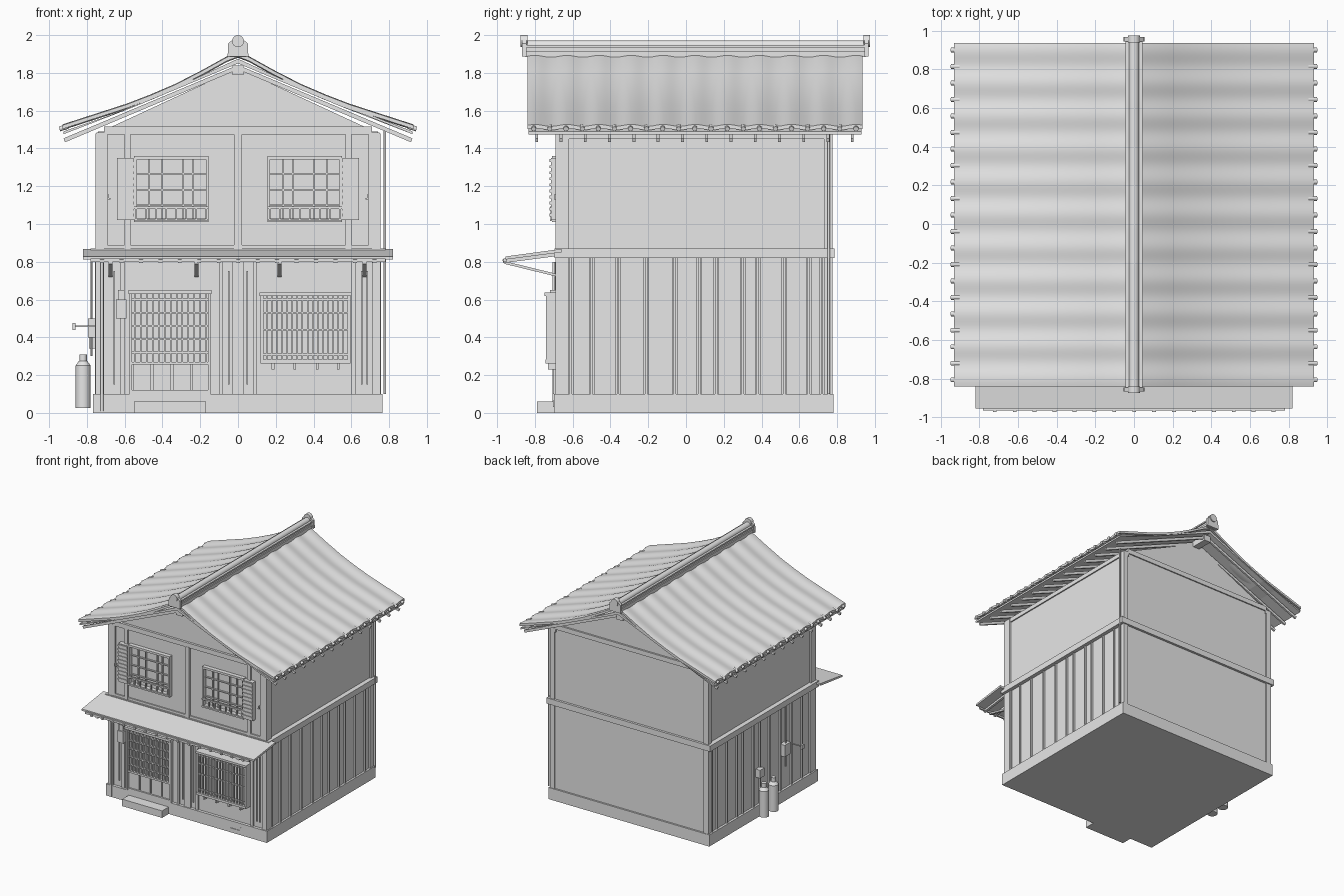
import bpy, bmesh, math
from mathutils import Vector, Matrix

if "Cube" in bpy.data.objects:
    bpy.data.objects.remove(bpy.data.objects["Cube"])

grey = bpy.data.materials.new("plain_grey")
grey.diffuse_color = (0.8, 0.8, 0.8, 1)
grey.use_nodes = True
grey.node_tree.nodes["Principled BSDF"].inputs["Base Color"].default_value = grey.diffuse_color


def finish(name, bm, smooth=False):
    bmesh.ops.recalc_face_normals(bm, faces=bm.faces)
    me = bpy.data.meshes.new(name)
    bm.to_mesh(me)
    bm.free()
    me.materials.append(grey)
    ob = bpy.data.objects.new(name, me)
    bpy.context.collection.objects.link(ob)
    if smooth:
        bpy.ops.object.select_all(action='DESELECT')
        ob.select_set(True)
        bpy.context.view_layer.objects.active = ob
        bpy.ops.object.shade_smooth_by_angle(angle=math.radians(40))
    return ob


def boxes(name, items):
    """Boxes given as x0, x1, y0, y1, z0, z1."""
    bm = bmesh.new()
    for x0, x1, y0, y1, z0, z1 in items:
        m = Matrix.Translation(((x0 + x1) / 2, (y0 + y1) / 2, (z0 + z1) / 2))
        m = m @ Matrix.Diagonal((abs(x1 - x0), y1 - y0, z1 - z0, 1))
        bmesh.ops.create_cube(bm, size=1, matrix=m)
    return finish(name, bm)


def mirrored(items):
    return items + [(-b[1], -b[0]) + tuple(b[2:]) for b in items]


def beams(name, items, w, h):
    """Square bars between pairs of points."""
    bm = bmesh.new()
    for a, b in items:
        a, b = Vector(a), Vector(b)
        m = Matrix.Translation((a + b) / 2) @ (b - a).to_track_quat('Y', 'Z').to_matrix().to_4x4()
        bmesh.ops.create_cube(bm, size=1, matrix=m @ Matrix.Diagonal((w, (b - a).length, h, 1)))
    return finish(name, bm)


def rods(name, items, seg=12):
    """Cylinders given as start, end, start radius, end radius."""
    bm = bmesh.new()
    for a, b, r0, r1 in items:
        a, b = Vector(a), Vector(b)
        m = Matrix.Translation((a + b) / 2) @ (b - a).to_track_quat('Z', 'Y').to_matrix().to_4x4()
        bmesh.ops.create_cone(bm, cap_ends=True, segments=seg, radius1=r0, radius2=r1,
                              depth=(b - a).length, matrix=m)
    return finish(name, bm, True)


def prism(name, pts, axis, a, b):
    """Profile in xz (axis y) or yz (axis x), extruded from a to b."""
    bm = bmesh.new()
    put = (lambda p, t: (p[0], t, p[1])) if axis == 'y' else (lambda p, t: (t, p[0], p[1]))
    lo = [bm.verts.new(put(p, a)) for p in pts]
    hi = [bm.verts.new(put(p, b)) for p in pts]
    bm.faces.new(lo)
    bm.faces.new(hi)
    for i in range(len(pts)):
        j = (i + 1) % len(pts)
        bm.faces.new((lo[i], lo[j], hi[j], hi[i]))
    return finish(name, bm)


# Foundation, step and main walls
boxes("foundation", [(-.768, .765, -.70, .78, 0, .10)])
boxes("door_step", [(-.55, -.17, -.79, -.69, 0, .06)])
boxes("walls", [(-.74, .74, -.675, .765, .09, 1.49)])
boxes("ground_vent", [(.42, .52, -.705, -.69, .03, .04), (.515, .525, -.705, -.69, .03, .065)])

# Gables, one at each end, below the rafters
for name, y in (("front_gable", -.67), ("back_gable", .72)):
    prism(name, [(-.70, 1.48), (.70, 1.48), (.68, 1.51), (0, 1.825), (-.68, 1.51)], 'y', y, y + .04)

# Corner posts, tie beams and the belt between storeys
boxes("corner_posts", mirrored([(.71, .755, -.69, -.62, .1, 1.48), (.71, .755, .73, .775, .1, 1.48)]))
boxes("tie_beams", [(-.71, .71, -.69, -.64, 1.475, 1.515), (-.71, .71, .73, .775, 1.475, 1.515)]
      + mirrored([(.70, .75, -.69, .775, 1.45, 1.485)]))
boxes("belt", mirrored([(.73, .78, -.69, .785, .82, .87)])
      + [(-.78, .78, .75, .785, .82, .87), (-.78, .78, -.695, -.66, .82, .87)])

# Plank cladding with battens on the side walls
side_lines = [-.61, -.50, -.36, -.21, -.06, .07, .16, .30, .38, .52, .65, .72]
boxes("side_battens", mirrored([(.735, .758, y - .006, y + .006, .1, .82) for y in side_lines]))
boxes("side_planks", mirrored([(.735, .748, a + .012, b - .012, .1, .82)
                               for a, b in zip(side_lines, side_lines[1:])]))

# Front posts and boards
boxes("upper_posts", [(-.02, .02, -.692, -.66, .87, 1.48)]
      + mirrored([(.57, .60, -.69, -.66, .87, 1.48), (.69, .71, -.685, -.66, .87, 1.48)]))
boxes("lower_posts", [(-.03, .03, -.692, -.66, .1, .82), (-.10, -.08, -.69, -.66, .1, .82),
                      (.08, .10, -.69, -.66, .1, .82)]
      + mirrored([(.60, .625, -.69, -.66, .1, .82)]))
boxes("front_battens", [(x - .004, x + .004, -.685, -.66, .15, .75)
                        for x in (-.655, -.05, .05, .655, .685)])
boxes("front_sill", mirrored([(.02, .71, -.685, -.66, .865, .89)]))


# Upper windows with railing and shutter case, mirrored left and right
def upper_window(s):
    side = "right" if s > 0 else "left"
    x0, x1, z0, z1 = .155, .55, 1.02, 1.36

    def put(name, items):
        boxes(side + name, items if s > 0 else [(-b[1], -b[0]) + tuple(b[2:]) for b in items])
    put("_window_frame", [(x0, x1, -.71, -.66, z1 - .018, z1), (x0, x1, -.71, -.66, z0 - .01, z0 + .01),
                          (x0, x0 + .015, -.71, -.66, z0, z1), (x1 - .015, x1, -.71, -.66, z0, z1)])
    put("_window_bars", [(x - .004, x + .004, -.69, -.67, z0, z1) for x in (.24, .29, .40, .47)]
        + [(x0, x1, -.69, -.67, z - .004, z + .004) for z in (1.10, 1.18, 1.265)])
    put("_railing", [(x0, x1, -.72, -.705, 1.08, 1.092), (x0, x1, -.72, -.705, 1.015, 1.027)]
        + [(.165 + i * .053, .173 + i * .053, -.718, -.707, 1.02, 1.085) for i in range(8)])
    put("_shutter_case", [(.55, .64, -.715, -.67, 1.02, 1.35)])
    put("_shutter_slats", [(.55, .64, -.722, -.71, 1.04 + i * .032, 1.055 + i * .032) for i in range(10)])
    put("_wall_hook", [(.675, .69, -.70, -.66, 1.13, 1.137), (.683, .69, -.70, -.66, 1.13, 1.155)])


upper_window(1)
upper_window(-1)

# Lattice sliding door
boxes("door_frame", [(-.58, -.14, -.72, -.66, .63, .65), (-.575, -.56, -.705, -.66, .1, .63),
                     (-.16, -.145, -.705, -.66, .1, .63), (-.56, -.16, -.70, -.66, .255, .27),
                     (-.56, -.16, -.70, -.66, .1, .12)])
boxes("door_lattice", [(-.55 + i * .0315, -.542 + i * .0315, -.70, -.67, .265, .63) for i in range(13)]
      + [(-.56, -.16, -.695, -.67, z - .005, z + .005) for z in (.32, .39, .46, .53, .60)])
boxes("door_panels", [(a, a + .095, -.687, -.67, .12, .255) for a in (-.555, -.45, -.345, -.24)])

# Projecting lattice window
boxes("bay_frame", [(.115, .60, -.75, -.66, .62, .637), (.12, .595, -.745, -.66, .262, .282),
                    (.12, .135, -.74, -.66, .28, .62), (.58, .595, -.74, -.66, .28, .62)])
boxes("bay_lattice", [(.148 + i * .027, .156 + i * .027, -.74, -.725, .28, .62) for i in range(16)]
      + [(.13, .585, -.733, -.72, z - .005, z + .005) for z in (.31, .44, .53, .60)])
boxes("bay_brackets", [(x - .007, x + .007, -.73, -.66, .23, .265) for x in (.185, .30, .42, .53)])

# Wall lamp beside the door
boxes("wall_lamp", [(-.645, -.59, -.72, -.67, .50, .60), (-.635, -.60, -.71, -.67, .60, .65)])

# Pent roof above the entrance with battens, eave bar and braces
prism("pent_roof", [(-.66, .868), (-.955, .828), (-.955, .812), (-.66, .85)], 'x', -.82, .82)
beams("pent_battens", [((-.72 + i * .103, -.66, .843), (-.72 + i * .103, -.97, .803)) for i in range(15)],
      .02, .02)
boxes("pent_eave_bar", [(-.78, .78, -.965, -.95, .80, .818)])
beams("pent_braces", [((x, -.96, .796), (x, -.67, .725)) for x in (-.675, -.22, .22, .67)], .02, .014)

# Main roof: gently curved and rippled tile sheets, one per slope
profile = [(0, 1.905), (.06, 1.882), (.19, 1.81), (.33, 1.738), (.46, 1.682), (.59, 1.632),
           (.76, 1.577), (.93, 1.522)]
rows = 168
for side, s in (("left", -1), ("right", 1)):
    bm = bmesh.new()
    sheets = []
    for drop in (0, .02):
        grid = []
        for i in range(rows + 1):
            y = -.84 + 1.775 * i / rows
            wave = .005 * math.cos((y - .9) * math.tau / .17)
            grid.append([bm.verts.new((s * x, y, z + wave - drop)) for x, z in profile])
        sheets.append(grid)
        for a, b in zip(grid, grid[1:]):
            for k in range(len(profile) - 1):
                bm.faces.new((a[k], a[k + 1], b[k + 1], b[k]))
    t, u = sheets
    for i in range(rows):
        bm.faces.new((t[i][-1], t[i + 1][-1], u[i + 1][-1], u[i][-1]))
    for i in (0, rows):
        for k in range(len(profile) - 1):
            bm.faces.new((t[i][k], t[i][k + 1], u[i][k + 1], u[i][k]))
    finish(side + "_roof_tiles", bm, True)

# Eave caps, sheathing boards and rafters
rods("eave_caps", [((s * .90, .9 - .0853 * i, 1.517), (s * .945, .9 - .0853 * i, 1.503), .013, .013)
                   for i in range(21) for s in (-1, 1)], 10)
prism("sheathing", [(-.925, 1.49), (-.55, 1.62), (0, 1.875), (.55, 1.62), (.925, 1.49),
                    (.925, 1.475), (0, 1.85), (-.925, 1.475)], 'y', -.835, .93)
beams("rafters", [((0, -.79 + i * .1285, 1.83), (s * .92, -.79 + i * .1285, 1.443))
                  for i in range(14) for s in (-1, 1)], .015, .022)
boxes("ridge_beam", [(-.03, .03, -.80, .90, 1.79, 1.84)])

# Ridge stack with a round cap and end ornaments
boxes("ridge_stack", [(-.045, .045, -.85, .95, 1.885, 1.915), (-.036, .036, -.85, .95, 1.915, 1.935),
                      (-.045, .045, -.85, .95, 1.935, 1.947)])
rods("ridge_cap", [((0, -.86, 1.945), (0, .96, 1.945), .027, .027)], 16)
for name, y, d in (("front", -.845, -1), ("back", .945, 1)):
    prism(name + "_ridge_ornament", [(-.055, 1.887), (.055, 1.887), (.052, 1.955), (.03, 1.975),
                                     (-.03, 1.975), (-.052, 1.955)], 'y', y, y + d * .022)
    rods(name + "_ridge_disc", [((0, y - d * .005, 1.968), (0, y + d * .03, 1.968), .032, .032)], 20)

# Gas bottles, regulator and meters on the left wall
for i, y in enumerate((.11, -.02)):
    rods("gas_bottle_%d" % (i + 1), [((-.82, y, .025), (-.82, y, .25), .04, .04),
                                     ((-.82, y, .25), (-.82, y, .275), .04, .022),
                                     ((-.82, y, .27), (-.82, y, .31), .02, .02)], 20)
boxes("meter_boxes", [(-.795, -.74, -.29, -.21, .40, .50), (-.79, -.74, .06, .12, .34, .41),
                      (-.875, -.86, -.36, -.33, .44, .475)])
boxes("meter_arm", [(-.86, -.75, -.35, -.34, .455, .462)])

# Drain pipes
rods("drain_pipes", [((-.72, -.70, .01), (-.72, -.70, .80), .008, .008),
                     ((-.775, -.25, .3), (-.775, -.25, .82), .005, .005),
                     ((.778, .755, .1), (.778, .755, 1.5), .007, .007)], 10)
